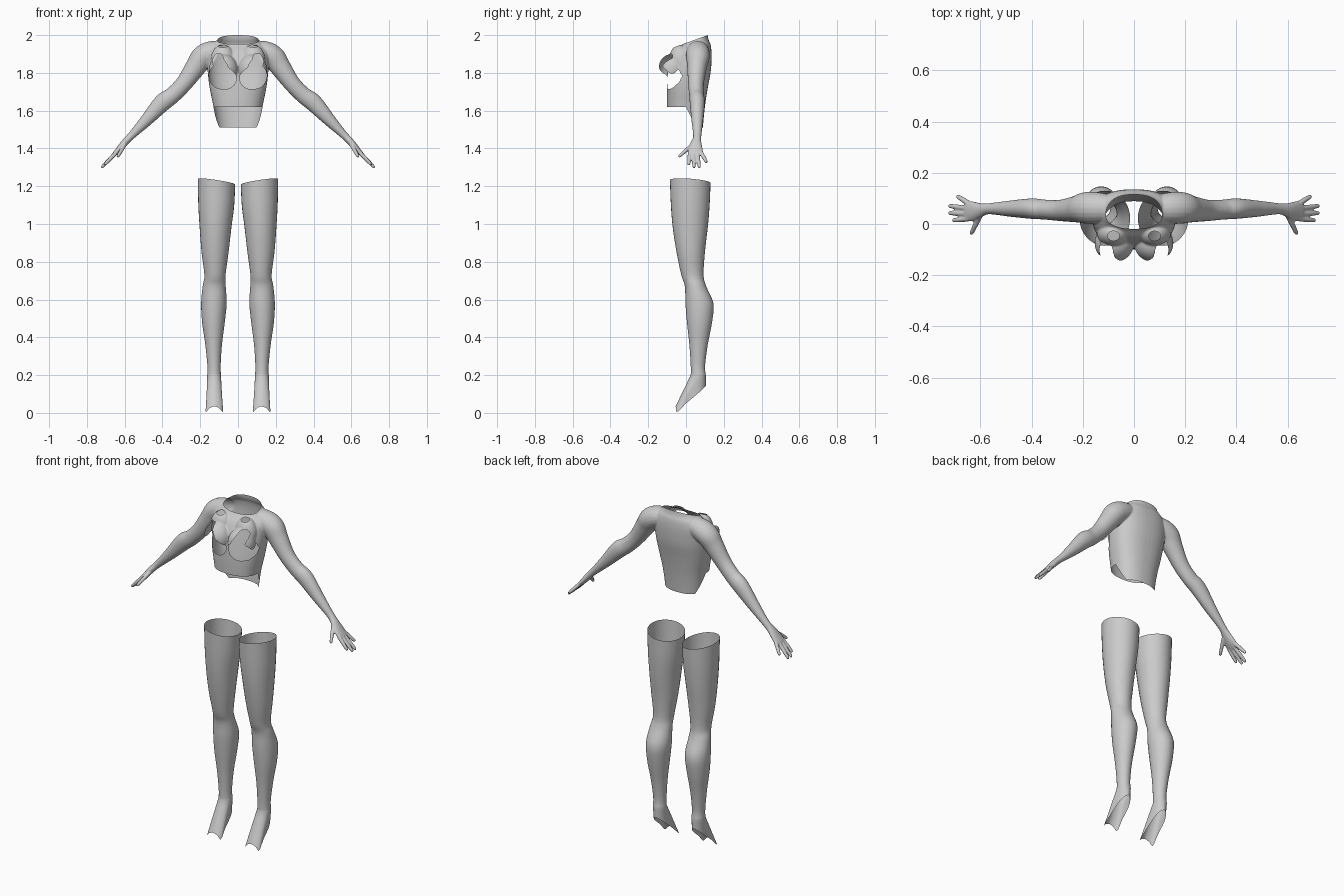
import bpy, bmesh, math
from mathutils import Vector, Matrix
from mathutils.geometry import intersect_point_tri_2d

if "Cube" in bpy.data.objects:
    bpy.data.objects.remove(bpy.data.objects["Cube"])

N = 32


def spline(rows, k):
    """Catmull-Rom interpolation of a list of tuples."""
    out = []
    for i in range(len(rows) - 1):
        p = [rows[max(0, min(len(rows) - 1, i + j))] for j in (-1, 0, 1, 2)]
        for s in range(k):
            t = s / k
            out.append(tuple(
                0.5 * (2 * b + (c - a) * t + (2 * a - 5 * b + 4 * c - d) * t * t
                       + (3 * b - a - 3 * c + d) * t ** 3)
                for a, b, c, d in zip(*p)))
    out.append(tuple(rows[-1]))
    return out


def loft(bm, rings, caps=True):
    vs = [[bm.verts.new(p) for p in r] for r in rings]
    n = len(rings[0])
    for a, b in zip(vs, vs[1:]):
        for i in range(n):
            j = (i + 1) % n
            bm.faces.new((a[i], a[j], b[j], b[i]))
    if caps:
        bm.faces.new(vs[0])
        bm.faces.new(vs[-1])


def tube(bm, rows, s, k=5, n=20):
    """Closed tube, rows = (x, y, z, thickness radius, radius along y)."""
    rows = spline(rows, k)
    rings = []
    for i, (x, y, z, rv, ru) in enumerate(rows):
        a, b = rows[max(0, i - 1)], rows[min(len(rows) - 1, i + 1)]
        t = (Vector(b[:3]) - Vector(a[:3])).normalized()
        u = Vector((0, 1, 0))
        u = (u - t * u.dot(t)).normalized()
        v = t.cross(u)
        ring = []
        for j in range(n):
            q = 2 * math.pi * j / n
            p = Vector((x, y, z)) + u * ru * math.cos(q) + v * rv * math.sin(q)
            ring.append((p.x * s, p.y, p.z))
        rings.append(ring)
    loft(bm, rings)


def ellipsoid(bm, c, r):
    m = Matrix.Translation(c) @ Matrix.Diagonal((*r, 1))
    bmesh.ops.create_uvsphere(bm, u_segments=32, v_segments=20, radius=1, matrix=m)


def finish(bm, name):
    bmesh.ops.recalc_face_normals(bm, faces=bm.faces)
    me = bpy.data.meshes.new(name)
    bm.to_mesh(me)
    bm.free()
    me.shade_smooth()
    ob = bpy.data.objects.new(name, me)
    bpy.context.collection.objects.link(ob)
    return ob


# Solid torso: z, half width, front y, back y
bm = bmesh.new()
TORSO = [(1.46, .118, -.09, .085), (1.52, .117, -.095, .09), (1.62, .13, -.1, .1),
         (1.72, .15, -.1, .115), (1.80, .16, -.095, .13), (1.86, .163, -.08, .135),
         (1.91, .16, -.055, .135), (1.95, .135, -.02, .13), (1.975, .11, -.01, .12),
         (2.0, .097, -.004, .115), (2.05, .09, 0, .11)]
rings = []
for z, a, yf, yb in spline(TORSO, 5):
    ring = []
    for i in range(48):
        q = 2 * math.pi * i / 48
        c, s = math.cos(q), math.sin(q)
        c, s = [math.copysign(abs(w) ** .85, w) for w in (c, s)]
        ring.append((a * s, (yf + yb) / 2 - (yb - yf) / 2 * c, z))
    rings.append(ring)
loft(bm, rings)

# Bust, arms and hands
ARM = [(.06, .06, 1.92, .045, .045), (.13, .062, 1.912, .058, .06), (.185, .063, 1.885, .062, .062),
       (.225, .058, 1.83, .055, .052), (.285, .053, 1.745, .045, .042), (.345, .056, 1.683, .044, .039),
       (.4, .06, 1.642, .047, .04), (.48, .06, 1.555, .034, .032), (.55, .06, 1.482, .022, .023),
       (.58, .058, 1.452, .019, .022), (.605, .053, 1.425, .018, .03), (.635, .05, 1.39, .015, .04),
       (.657, .05, 1.367, .011, .038)]
FINGERS = [((.648, .02, 1.375), (.708, .014, 1.312)), ((.652, .04, 1.372), (.724, .043, 1.297)),
           ((.652, .061, 1.372), (.724, .071, 1.297)), ((.645, .08, 1.378), (.692, .11, 1.325)),
           ((.6, .035, 1.42), (.637, -.04, 1.355))]
for s in (-1, 1):
    ellipsoid(bm, (s * .077, -.075, 1.815), (.077, .074, .085))
    ellipsoid(bm, (s * .08, -.035, 1.865), (.065, .055, .085))
    tube(bm, ARM, s)
    for base, tip in FINGERS:
        b, t = Vector(base), Vector(tip)
        tube(bm, [(*b.lerp(t, f), r, r) for f, r in
                  ((0, .011), (.5, .0105), (.85, .009), (.96, .007), (1, .004))], s, 3, 12)

# Fuse into one skin
solid = finish(bm, "upper_body_solid")
m = solid.modifiers.new("fuse", 'REMESH')
m.mode = 'VOXEL'
m.voxel_size = .004
m = solid.modifiers.new("relax", 'SMOOTH')
m.factor = .5
m.iterations = 5
bm = bmesh.new()
bm.from_object(solid, bpy.context.evaluated_depsgraph_get())
bpy.data.objects.remove(solid)


def split(co, no, clear=False):
    bmesh.ops.bisect_plane(bm, geom=bm.verts[:] + bm.edges[:] + bm.faces[:],
                           plane_co=co, plane_no=no, clear_outer=clear)


# Neck opening
split((0, -.01, 1.955), (0, -.043, .12), True)

# Stepped lower hem, limited to the torso
for co, no in (((0, 0, 1.62), (0, 0, 1)), ((0, 0, 1.62), (0, 2, 1)), ((0, 0, 1.51), (0, 0, 1))):
    split(co, no)
cut = []
for f in bm.faces:
    c = f.calc_center_median()
    if abs(c.x) < .2 and c.z < max(1.51, min(1.62, 1.62 - 2 * c.y)):
        cut.append(f)
bmesh.ops.delete(bm, geom=cut, context='FACES')

# Bust openings, outlined in the front view
HOLE = [(.115, 1.9), (.085, 1.9), (.075, 1.87), (.062, 1.852), (.05, 1.828), (.03, 1.81),
        (.012, 1.79), (.008, 1.765), (.02, 1.735), (.045, 1.718), (.075, 1.712), (.12, 1.722),
        (.145, 1.75), (.154, 1.785), (.147, 1.815), (.13, 1.835), (.135, 1.865), (.125, 1.89)]


def inside(x, z):
    hit = False
    for (x0, z0), (x1, z1) in zip(HOLE, HOLE[1:] + HOLE[:1]):
        if (z0 > z) != (z1 > z) and x < x0 + (z - z0) / (z1 - z0) * (x1 - x0):
            hit = not hit
    return hit


cut = []
for f in bm.faces:
    c = f.calc_center_median()
    if c.y < -.02 and 1.7 < c.z < 1.91 and inside(abs(c.x), c.z):
        cut.append(f)
bmesh.ops.delete(bm, geom=cut, context='FACES')
rim = [v for v in bm.verts if v.is_boundary and 1.7 < v.co.z < 1.92 and v.co.y < -.015]
for _ in range(3):
    new = {}
    for v in rim:
        near = [e.other_vert(v).co for e in v.link_edges if e.is_boundary]
        new[v] = v.co * .5 + sum(near, Vector()) / len(near) * .5
    for v, co in new.items():
        v.co = co
finish(bm, "upper_body")

# Legs: z, inner x, outer x, front y, back y
LEG = [(1.225, .015, .213, -.085, .13), (1.1, .02, .21, -.08, .125), (.98, .035, .203, -.07, .115),
       (.85, .05, .193, -.05, .1), (.73, .066, .178, -.025, .093), (.67, .065, .187, -.006, .107),
       (.58, .06, .195, -.003, .145), (.48, .07, .19, .005, .138), (.36, .085, .173, .018, .115),
       (.25, .092, .162, .025, .101), (.2, .09, .163, .025, .105)]
# Open foot edge from toe to heel: half width, y, z
EDGE = [(0, -.055, .035), (.026, -.053, .025), (.046, -.046, .004), (.041, 0, .05),
        (.036, .06, .1), (.022, .092, .13), (0, .106, .145)]
half = spline(spline(EDGE, 8), 1)[::3]
for s, side in ((-1, "right"), (1, "left")):
    bm = bmesh.new()
    rings = []
    for k, (z, x0, x1, y0, y1) in enumerate(spline(LEG, 4)):
        ring = []
        for i in range(N):
            q = 2 * math.pi * i / N
            dx, dy = math.sin(q), -math.cos(q)
            tilt = (.015 * dx - .008 * dy) * max(0, 1 - k / 4)
            ring.append(Vector(((x0 + x1) / 2 + dx * (x1 - x0) / 2,
                                (y0 + y1) / 2 + dy * (y1 - y0) / 2, z + tilt)))
        rings.append(ring)
    end = [Vector((.125 + w, y, z)) for w, y, z in half]
    end += [Vector((.125 - w, y, z)) for w, y, z in half[-2:0:-1]]
    top = rings[-1]
    for t in (.2, .4, .6, .8, 1):
        rings.append([a.lerp(b, t) for a, b in zip(top, end)])
    loft(bm, [[(p.x * s, p.y, p.z) for p in r] for r in rings], caps=False)
    finish(bm, side + "_leg")
